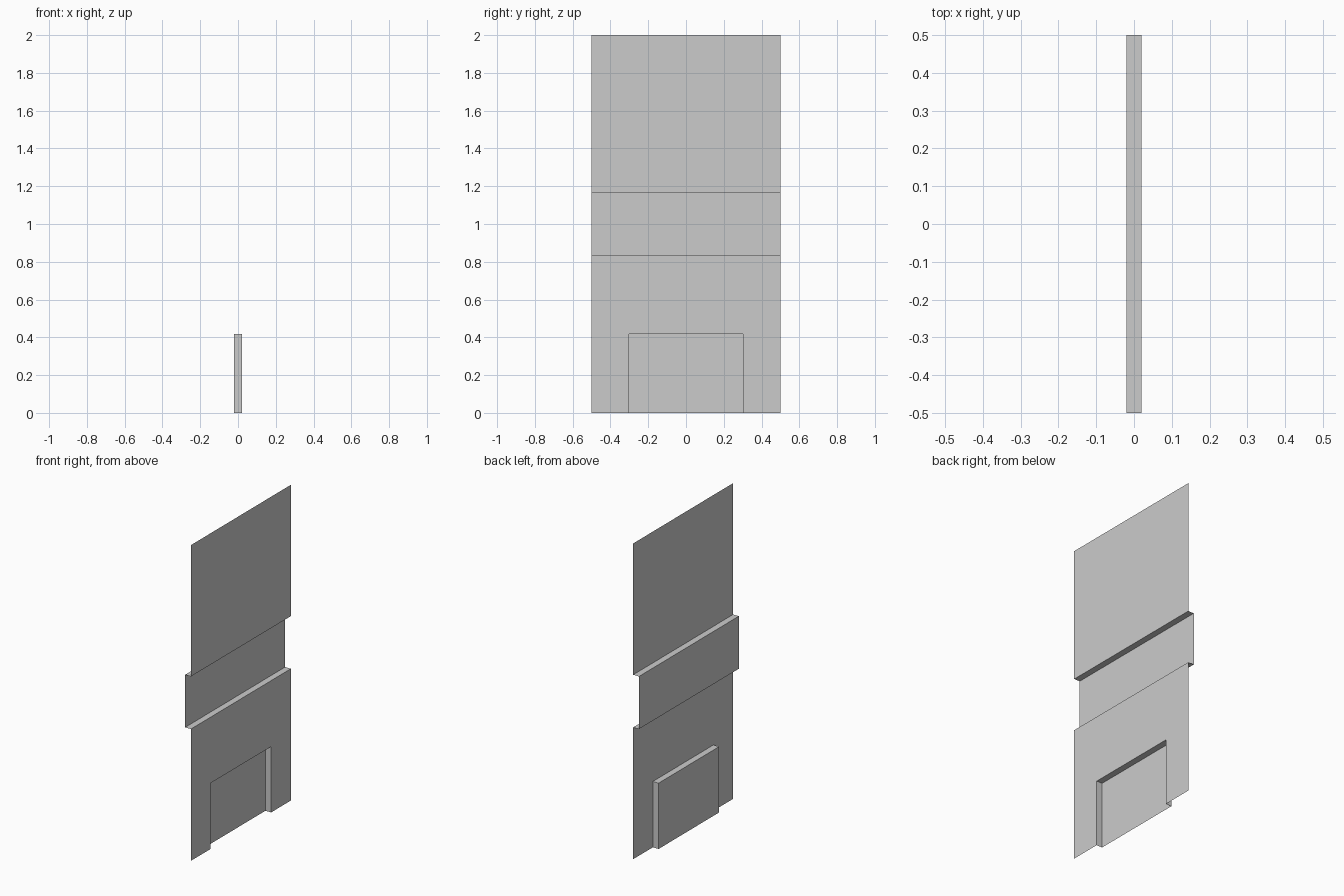
import bpy, bmesh

if "Cube" in bpy.data.objects:
    bpy.data.objects.remove(bpy.data.objects["Cube"])

FRONT, BACK = 0.02, -0.02      # outer and recessed sheet planes (x)
HALF = 0.5                     # half width (y)
BAND = (0.835, 1.168)          # recessed band heights
NICHE_W, NICHE_H = 0.303, 0.417


def sheet(bm, *pts):
    """Add one flat open sheet from its corners."""
    return bm.faces.new([bm.verts.new(p) for p in pts])


def sweep(bm, path, direction):
    """Extrude an open path along a vector into a strip of quads."""
    for a, b in zip(path, path[1:]):
        c, d = ([p[i] + direction[i] for i in range(3)] for p in (b, a))
        sheet(bm, a, b, c, d)


bm = bmesh.new()

# Lower panel with the niche opening cut from its bottom edge
niche = [(-NICHE_W, 0), (-NICHE_W, NICHE_H), (NICHE_W, NICHE_H), (NICHE_W, 0)]
outline = [(-HALF, 0)] + niche + [(HALF, 0), (HALF, BAND[0]), (-HALF, BAND[0])]
sheet(bm, *[(FRONT, y, z) for y, z in outline])

# Niche side walls and ceiling, then its back
sweep(bm, [(FRONT, y, z) for y, z in niche], (BACK - FRONT, 0, 0))
sheet(bm, *[(BACK, y, z) for y, z in reversed(niche)])

# Recessed band with its two ledges, and the upper panel
profile = [(FRONT, BAND[0]), (BACK, BAND[0]), (BACK, BAND[1]),
           (FRONT, BAND[1]), (FRONT, 2.0)]
sweep(bm, [(x, -HALF, z) for x, z in profile], (0, 2 * HALF, 0))

# Weld the sheets and face them all towards the front of the panel
bmesh.ops.remove_doubles(bm, verts=bm.verts[:], dist=0.0005)
bmesh.ops.recalc_face_normals(bm, faces=bm.faces[:])
bm.faces.ensure_lookup_table()
if max(bm.faces, key=lambda f: f.calc_area()).normal.x < 0:
    bmesh.ops.reverse_faces(bm, faces=bm.faces[:])

mesh = bpy.data.meshes.new("wall_panel")
bm.to_mesh(mesh)
bm.free()
bpy.context.collection.objects.link(bpy.data.objects.new("wall_panel", mesh))
